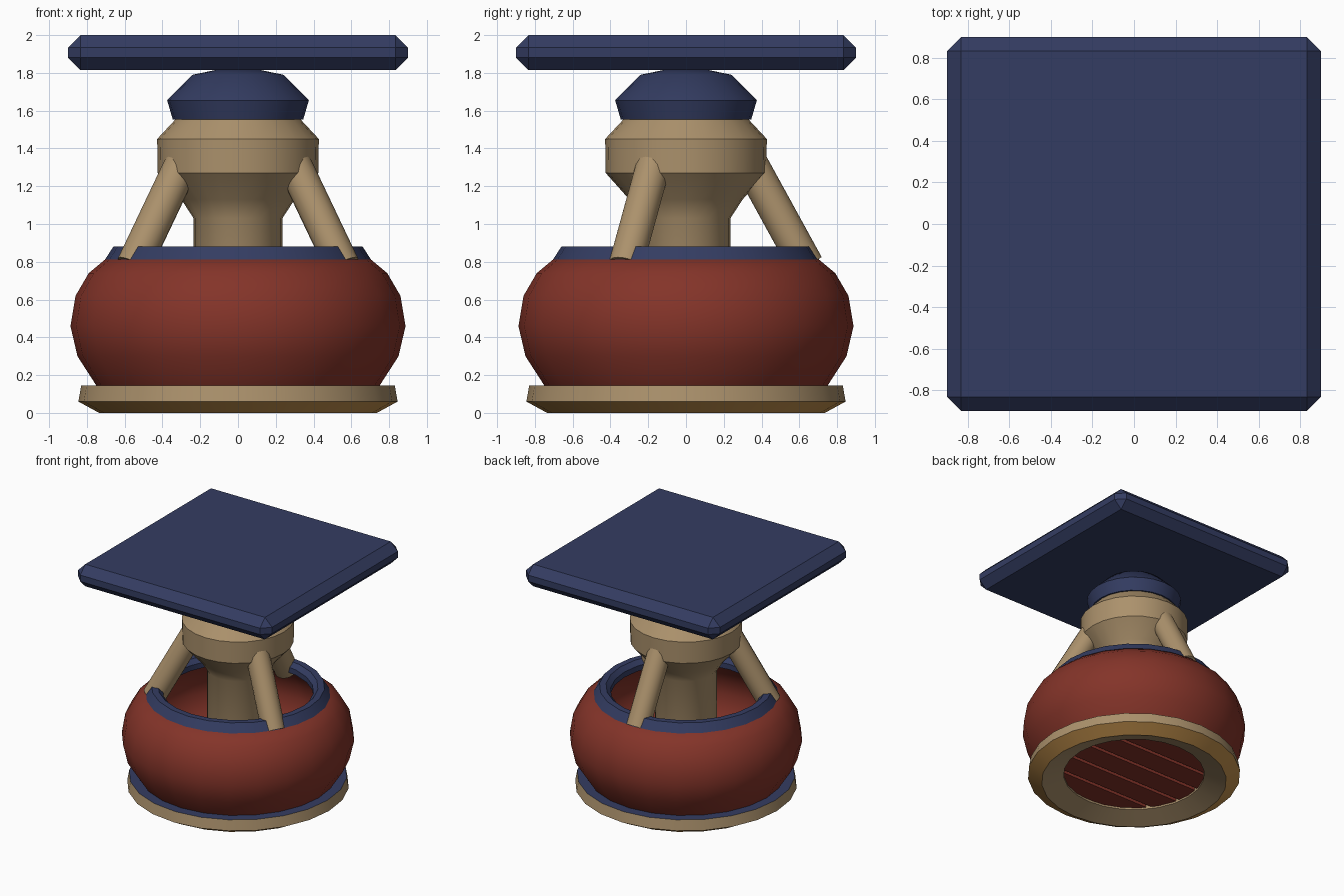
import bpy, bmesh, math
from mathutils import Vector

if "Cube" in bpy.data.objects:
    bpy.data.objects.remove(bpy.data.objects["Cube"])

SIDES = 24


def material(name, rgb):
    m = bpy.data.materials.new(name)
    m.diffuse_color = (*rgb, 1.0)
    m.use_nodes = True
    m.node_tree.nodes["Principled BSDF"].inputs["Base Color"].default_value = m.diffuse_color
    return m


BLUE = material("navy_blue", (0.034, 0.046, 0.122))
RED = material("brick_red", (0.23, 0.034, 0.022))
TAN = material("tan", (0.41, 0.285, 0.15))
GOLD = material("gold", (0.56, 0.29, 0.075))


def finish(name, bm, mats, angle=None):
    bmesh.ops.recalc_face_normals(bm, faces=bm.faces[:])
    me = bpy.data.meshes.new(name)
    bm.to_mesh(me)
    bm.free()
    for m in mats:
        me.materials.append(m)
    ob = bpy.data.objects.new(name, me)
    bpy.context.collection.objects.link(ob)
    if angle:
        bpy.ops.object.select_all(action='DESELECT')
        ob.select_set(True)
        bpy.context.view_layer.objects.active = ob
        bpy.ops.object.shade_smooth_by_angle(angle=math.radians(angle))
    return ob


def lathe(name, profile, mats, bands=None, closed=True, angle=40):
    """Spin an (r, z) profile about z; open profiles get flat end caps."""
    bm = bmesh.new()
    rings = []
    for r, z in profile:
        rings.append([bm.verts.new((r * math.cos(2 * math.pi * i / SIDES),
                                    r * math.sin(2 * math.pi * i / SIDES), z))
                      for i in range(SIDES)])
    n = len(rings)
    for k in range(n if closed else n - 1):
        a, b = rings[k], rings[(k + 1) % n]
        for i in range(SIDES):
            j = (i + 1) % SIDES
            f = bm.faces.new((a[i], a[j], b[j], b[i]))
            f.material_index = bands[k] if bands else 0
    if not closed:
        bm.faces.new(rings[0])
        bm.faces.new(rings[-1])
    return finish(name, bm, mats, angle)


def box(name, size, centre, mat, bevel=0):
    bm = bmesh.new()
    bmesh.ops.create_cube(bm, size=1)
    for v in bm.verts:
        v.co = Vector([v.co[i] * size[i] + centre[i] for i in range(3)])
    if bevel:
        bmesh.ops.bevel(bm, geom=bm.edges[:], offset=bevel, segments=1,
                        affect='EDGES', profile=0.5)
    return finish(name, bm, [mat])


# Base ring: tan side and dished underside, gold chamfer, blue upper face
lathe("base_ring",
      [(0.56, 0.145), (0.56, 0.06), (0.735, 0.0), (0.845, 0.06), (0.83, 0.145)],
      [TAN, GOLD, BLUE], bands=[0, 0, 1, 0, 2], angle=30)

# Hollow bowl
lathe("bowl",
      [(0.57, 0.14), (0.75, 0.145), (0.85, 0.30), (0.887, 0.46), (0.86, 0.62),
       (0.79, 0.74), (0.70, 0.815), (0.59, 0.82), (0.73, 0.70), (0.80, 0.58),
       (0.82, 0.46), (0.78, 0.30), (0.68, 0.18), (0.57, 0.16)], [RED])

# Rim around the bowl opening
lathe("rim", [(0.705, 0.81), (0.66, 0.88), (0.61, 0.88), (0.575, 0.845), (0.575, 0.80)],
      [BLUE])

# Slats across the underside opening
for i in range(5):
    y = (i - 2) * 0.228
    half = math.sqrt(0.6 ** 2 - max(0, abs(y) - 0.1) ** 2)
    box(f"slat_{i + 1}", (2 * half, 0.196, 0.025), (0, y, 0.0875), RED)

# Central stem with flared head
lathe("stem",
      [(0.235, 0.2), (0.235, 1.03), (0.30, 1.13), (0.425, 1.27), (0.428, 1.45),
       (0.33, 1.555)], [TAN], closed=False, angle=35)

# Three struts from the stem head to the rim
for i, deg in enumerate((-30, 90, 210)):
    a = math.radians(deg)
    out = Vector((math.cos(a), math.sin(a), 0))
    top = out * 0.325 + Vector((0, 0, 1.35))
    low = out * 0.638 + Vector((0, 0, 0.78))
    axis = top - low
    bm = bmesh.new()
    bmesh.ops.create_cone(bm, cap_ends=True, segments=16, radius1=0.092,
                          radius2=0.092, depth=axis.length)
    mat = axis.to_track_quat('Z', 'Y').to_matrix().to_4x4()
    mat.translation = (top + low) / 2
    bm.transform(mat)
    finish(f"strut_{i + 1}", bm, [TAN], 35)

# Cap and square board
lathe("cap", [(0.345, 1.552), (0.375, 1.655), (0.24, 1.79), (0.12, 1.815)],
      [BLUE], closed=False, angle=60)
box("square_board", (1.8, 1.8, 0.185), (0, 0, 1.9075), BLUE, bevel=0.066)
